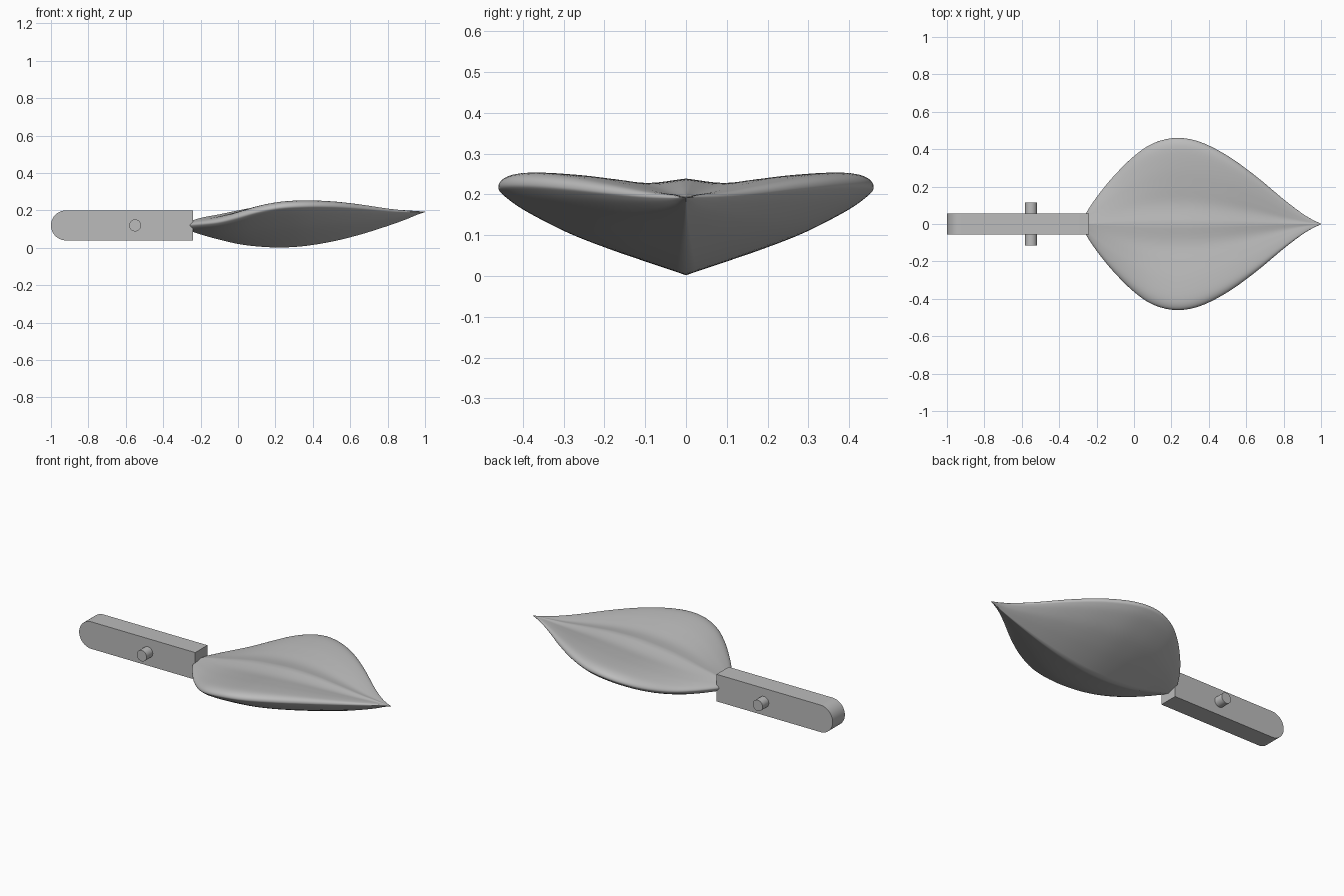
import bpy, bmesh, math
from mathutils import Vector

cube = bpy.data.objects.get("Cube")
if cube:
    bpy.data.objects.remove(cube, do_unlink=True)

grey = bpy.data.materials.new("plain grey")
grey.use_nodes = True
grey.diffuse_color = (0.5, 0.5, 0.5, 1)
grey.node_tree.nodes["Principled BSDF"].inputs["Base Color"].default_value = (0.5, 0.5, 0.5, 1)


def make_object(name, bm, angle):
    """Turn a bmesh into a grey object, smooth below the given edge angle."""
    bmesh.ops.recalc_face_normals(bm, faces=bm.faces)
    mesh = bpy.data.meshes.new(name)
    bm.to_mesh(mesh)
    bm.free()
    mesh.materials.append(grey)
    obj = bpy.data.objects.new(name, mesh)
    bpy.context.collection.objects.link(obj)
    bpy.ops.object.select_all(action='DESELECT')
    bpy.context.view_layer.objects.active = obj
    obj.select_set(True)
    bpy.ops.object.shade_smooth_by_angle(angle=math.radians(angle))
    return obj


def smooth_rows(rows, steps):
    """Catmull-Rom curve through rows of values."""
    rows = [Vector(r) for r in rows]
    padded = [2 * rows[0] - rows[1]] + rows + [2 * rows[-1] - rows[-2]]
    result = []
    for a, b, c, d in zip(padded, padded[1:], padded[2:], padded[3:]):
        for i in range(steps):
            t = i / steps
            result.append(b + (c - a) * (t / 2) + (2 * a - 5 * b + 4 * c - d) * (t * t / 2)
                          + (3 * b - a - 3 * c + d) * (t ** 3 / 2))
    return result + [rows[-1]]


def cylinder(name, x, z, radius, depth):
    """Cylinder lying along y."""
    bm = bmesh.new()
    bmesh.ops.create_cone(bm, cap_ends=True, segments=48, radius1=radius, radius2=radius, depth=depth)
    for v in bm.verts:
        v.co = (v.co.x + x, v.co.z, v.co.y + z)
    return make_object(name, bm, 35)


# Handle bar: side profile with a round end, extruded across y
HALF, MID, BAR_END, EYE_X, R = 0.057, 0.12, -0.24, -0.92, 0.08
arc = [math.radians(90 + 180 * i / 32) for i in range(33)]
profile = [(EYE_X + R * math.cos(a), MID + R * math.sin(a)) for a in arc]
profile += [(BAR_END, MID - R), (BAR_END, MID + R)]
bm = bmesh.new()
face = bm.faces.new([bm.verts.new((x, -HALF, z)) for x, z in profile])
extruded = bmesh.ops.extrude_face_region(bm, geom=[face])["geom"]
bmesh.ops.translate(bm, vec=(0, 2 * HALF, 0),
                    verts=[g for g in extruded if isinstance(g, bmesh.types.BMVert)])
bar = make_object("handle_bar", bm, 35)

# Round eye through the end of the bar
cutter = cylinder("eye_cutter", EYE_X, MID, 0.043, 0.4)
cutter.hide_render = True
cutter.hide_viewport = True
cut = bar.modifiers.new("eye", 'BOOLEAN')
cut.operation = 'DIFFERENCE'
cut.solver = 'EXACT'
cut.object = cutter
bpy.context.view_layer.objects.active = bar
bpy.ops.object.modifier_apply(modifier=cut.name)
bpy.data.objects.remove(cutter, do_unlink=True)

# Cross pin
cylinder("cross_pin", -0.55, MID, 0.032, 0.23)

# Leaf blade: half sections (side, height) from keel to top ridge, all 0..1
broad = [(0, 0), (.22, .14), (.43, .28), (.65, .45), (.87, .67), (.97, .8), (1, .87),
         (.97, .95), (.87, .99), (.65, .97), (.43, .925), (.22, .885), (0, .93)]
narrow = [(0, 0), (.22, .07), (.43, .15), (.65, .26), (.87, .42), (.97, .53), (1, .61),
          (.97, .69), (.87, .77), (.65, .85), (.43, .9), (.22, .95), (0, 1)]
broad, narrow = smooth_rows(broad, 4), smooth_rows(narrow, 4)

# Stations along the blade: x, half width, keel height, top height, broadness
stations = [(-.262, .045, .1, .132, 0), (-.24, .085, .085, .148, 0), (-.18, .17, .066, .165, .1),
            (-.1, .265, .044, .182, .3), (0, .363, .021, .208, .6), (.1, .43, .008, .231, .85),
            (.22, .46, .002, .248, 1), (.35, .44, .009, .256, 1), (.5, .365, .033, .251, 1),
            (.65, .257, .07, .234, 1), (.8, .132, .117, .213, .9), (.9, .056, .153, .203, .7),
            (.96, .02, .178, .197, .5), (1, .002, .191, .194, .5)]
bm = bmesh.new()
rings = []
for x, width, low, high, mix in smooth_rows(stations, 5):
    half = [n.lerp(b, mix) for n, b in zip(narrow, broad)]
    ring = half + [Vector((-p.x, p.y)) for p in half[-2:0:-1]]
    rings.append([bm.verts.new((x, p.x * width, low + p.y * (high - low))) for p in ring])
for first, second in zip(rings, rings[1:]):
    for i in range(len(first)):
        j = (i + 1) % len(first)
        bm.faces.new((first[i], first[j], second[j], second[i]))
bm.faces.new(rings[0])
bm.faces.new(rings[-1])
make_object("leaf_blade", bm, 60)
